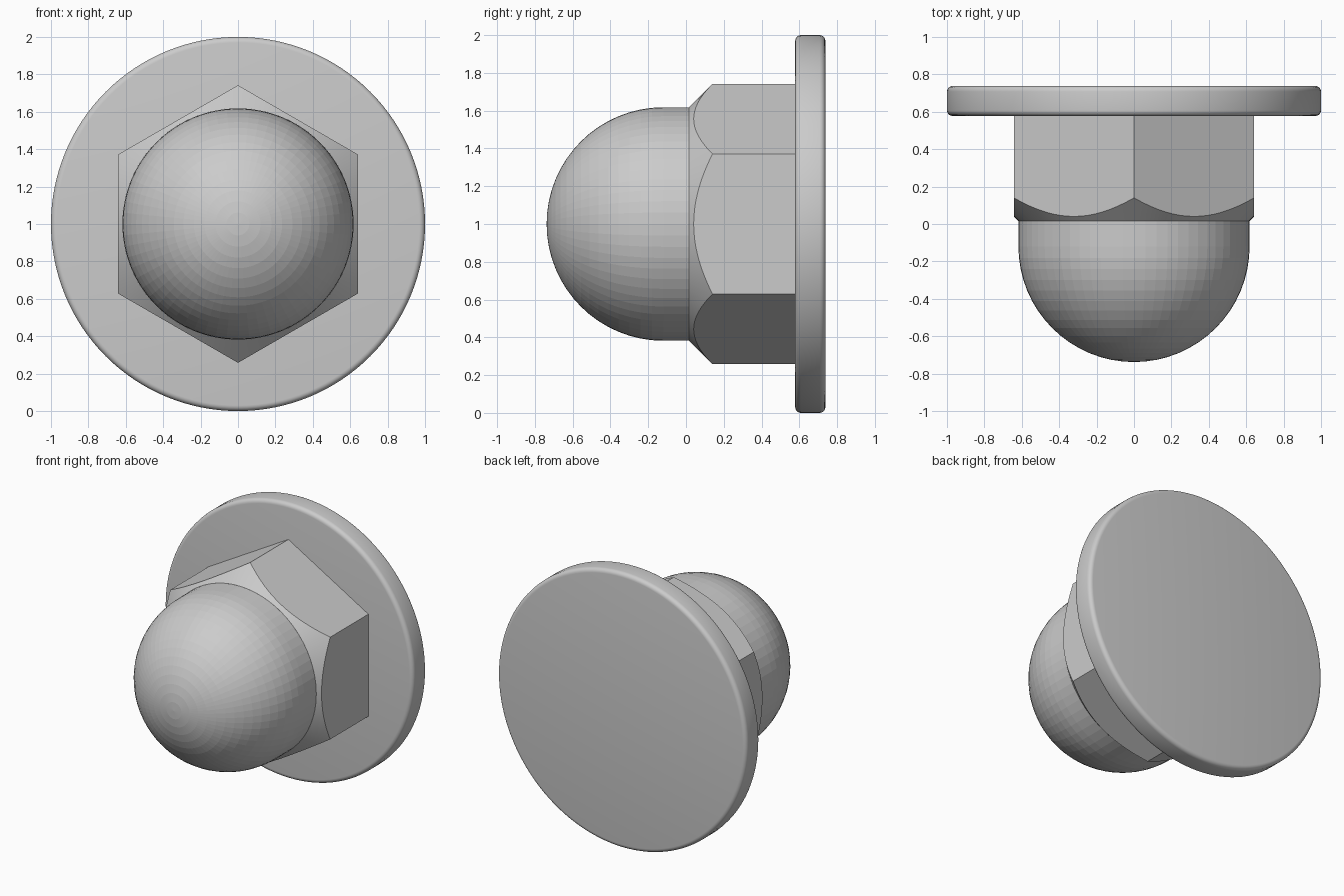
import bpy, bmesh
from math import sin, cos, pi, radians

if "Cube" in bpy.data.objects:
    bpy.data.objects.remove(bpy.data.objects["Cube"])

CENTRE_Z = 1.0


def loft(name, rings, smooth=True):
    """Skin a list of equal-length rings; a ring of one point closes to a pole."""
    bm = bmesh.new()
    loops = [[bm.verts.new(p) for p in ring] for ring in rings]
    for a, b in zip(loops, loops[1:]):
        n = max(len(a), len(b))
        for i in range(n):
            j = (i + 1) % n
            if len(a) == 1:
                bm.faces.new((a[0], b[j], b[i]))
            elif len(b) == 1:
                bm.faces.new((a[i], a[j], b[0]))
            else:
                bm.faces.new((a[i], a[j], b[j], b[i]))
    for end in (loops[0], loops[-1]):
        if len(end) > 2:
            bm.faces.new(end)
    bmesh.ops.recalc_face_normals(bm, faces=bm.faces)
    mesh = bpy.data.meshes.new(name)
    bm.to_mesh(mesh)
    bm.free()
    ob = bpy.data.objects.new(name, mesh)
    bpy.context.collection.objects.link(ob)
    if smooth:
        bpy.ops.object.select_all(action='DESELECT')
        ob.select_set(True)
        bpy.context.view_layer.objects.active = ob
        bpy.ops.object.shade_smooth_by_angle(angle=radians(30))
    return ob


def circle(r, y, n):
    if r < 1e-5:
        return [(0, y, CENTRE_Z)]
    return [(r * sin(2 * pi * i / n), y, CENTRE_Z + r * cos(2 * pi * i / n))
            for i in range(n)]


# Flange: flat disc with rounded rims
y0, y1, fillet = 0.578, 0.738, 0.03
arc = [i * pi / 10 for i in range(6)]
profile = [(1 - fillet + fillet * sin(a), y0 + fillet - fillet * cos(a)) for a in arc]
profile += [(1 - fillet + fillet * cos(a), y1 - fillet + fillet * sin(a)) for a in arc]
loft("flange", [circle(r, y, 128) for r, y in profile])

# Hex body: straight flats cut by a 45 degree cone, giving curved chamfer edges
HEX_R, N, CORNER_Y, DOME_R = 0.742, 96, 0.14, 0.618
back, edge = [], []
for i in range(N):
    a = 2 * pi * i / N
    off = a % (pi / 3) - pi / 6
    if i % (N // 6) == 0:
        off = pi / 6
    r = HEX_R * cos(pi / 6) / cos(off)
    x, z = r * sin(a), CENTRE_Z + r * cos(a)
    back.append((x, y0 + 0.01, z))
    edge.append((x, CORNER_Y - (HEX_R - r), z))
front_y = CORNER_Y - (HEX_R - DOME_R)
loft("hex_body", [back, edge, circle(DOME_R, front_y, N)])

# Dome cap: short cylinder running into a faceted hemisphere
DOME_Y, STEPS = -0.12, 16
rings = [circle(DOME_R, front_y + 0.03, 64)]
for k in range(STEPS + 1):
    a = k * pi / 2 / STEPS
    rings.append(circle(DOME_R * cos(a), DOME_Y - DOME_R * sin(a), 64))
loft("dome_cap", rings, smooth=False)
